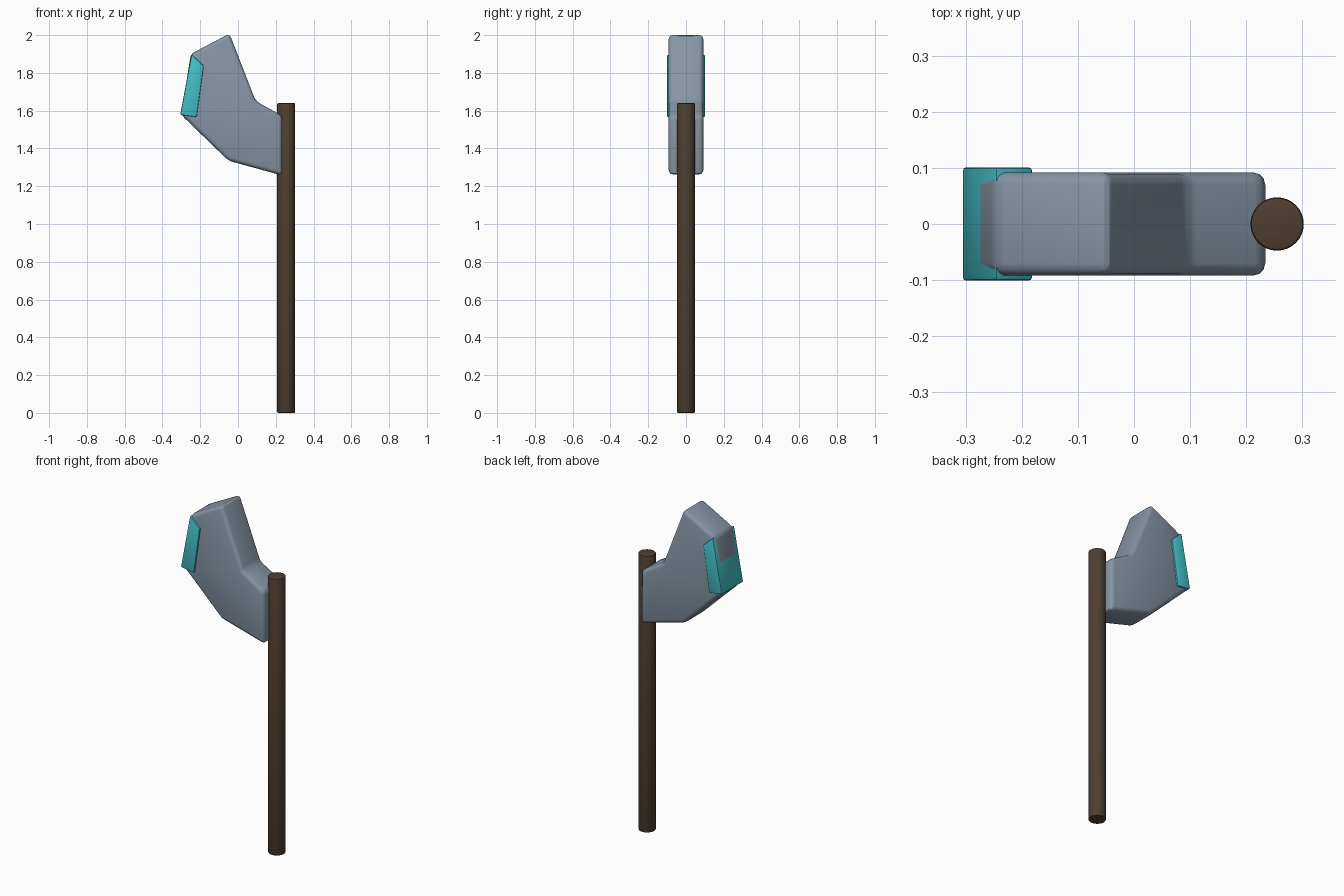
import bpy, bmesh, math

if "Cube" in bpy.data.objects:
    bpy.data.objects.remove(bpy.data.objects["Cube"])


def material(name, rgb):
    m = bpy.data.materials.new(name)
    m.diffuse_color = (*rgb, 1)
    m.use_nodes = True
    m.node_tree.nodes["Principled BSDF"].inputs["Base Color"].default_value = m.diffuse_color
    return m


def finish(ob, mat, width, segments):
    ob.data.materials.append(mat)
    b = ob.modifiers.new("soft_edges", 'BEVEL')
    b.width = width
    b.segments = segments
    b.limit_method = 'ANGLE'
    b.angle_limit = math.radians(20)
    bpy.ops.object.select_all(action='DESELECT')
    ob.select_set(True)
    bpy.context.view_layer.objects.active = ob
    bpy.ops.object.modifier_apply(modifier=b.name)
    bpy.ops.object.shade_smooth_by_angle(angle=math.radians(30))


def slab(name, profile, half, mat, width, segments):
    # x-z profile extruded evenly along y
    bm = bmesh.new()
    face = bm.faces.new([bm.verts.new((x, -half, z)) for x, z in profile])
    new = bmesh.ops.extrude_face_region(bm, geom=[face])["geom"]
    for v in new:
        if isinstance(v, bmesh.types.BMVert):
            v.co.y = half
    bmesh.ops.recalc_face_normals(bm, faces=bm.faces)
    me = bpy.data.meshes.new(name)
    bm.to_mesh(me)
    bm.free()
    ob = bpy.data.objects.new(name, me)
    bpy.context.collection.objects.link(ob)
    finish(ob, mat, width, segments)


steel = material("steel", (0.24, 0.30, 0.37))
teal = material("teal", (0.06, 0.55, 0.60))
wood = material("wood", (0.075, 0.048, 0.03))

# Handle
bpy.ops.mesh.primitive_cylinder_add(vertices=32, radius=0.0475, depth=1.64,
                                    location=(0.255, 0, 0.82))
handle = bpy.context.object
handle.name = "handle"
finish(handle, wood, 0.006, 2)

# Axe head
slab("axe_head", [(-0.25, 1.90), (-0.045, 2.008), (0.093, 1.652), (0.234, 1.572),
                  (0.234, 1.257), (-0.05, 1.335), (-0.301, 1.578)],
     0.092, steel, 0.022, 3)

# Glowing cutting edge
slab("cutting_edge", [(-0.246, 1.898), (-0.181, 1.838), (-0.219, 1.566), (-0.306, 1.578)],
     0.101, teal, 0.006, 2)
